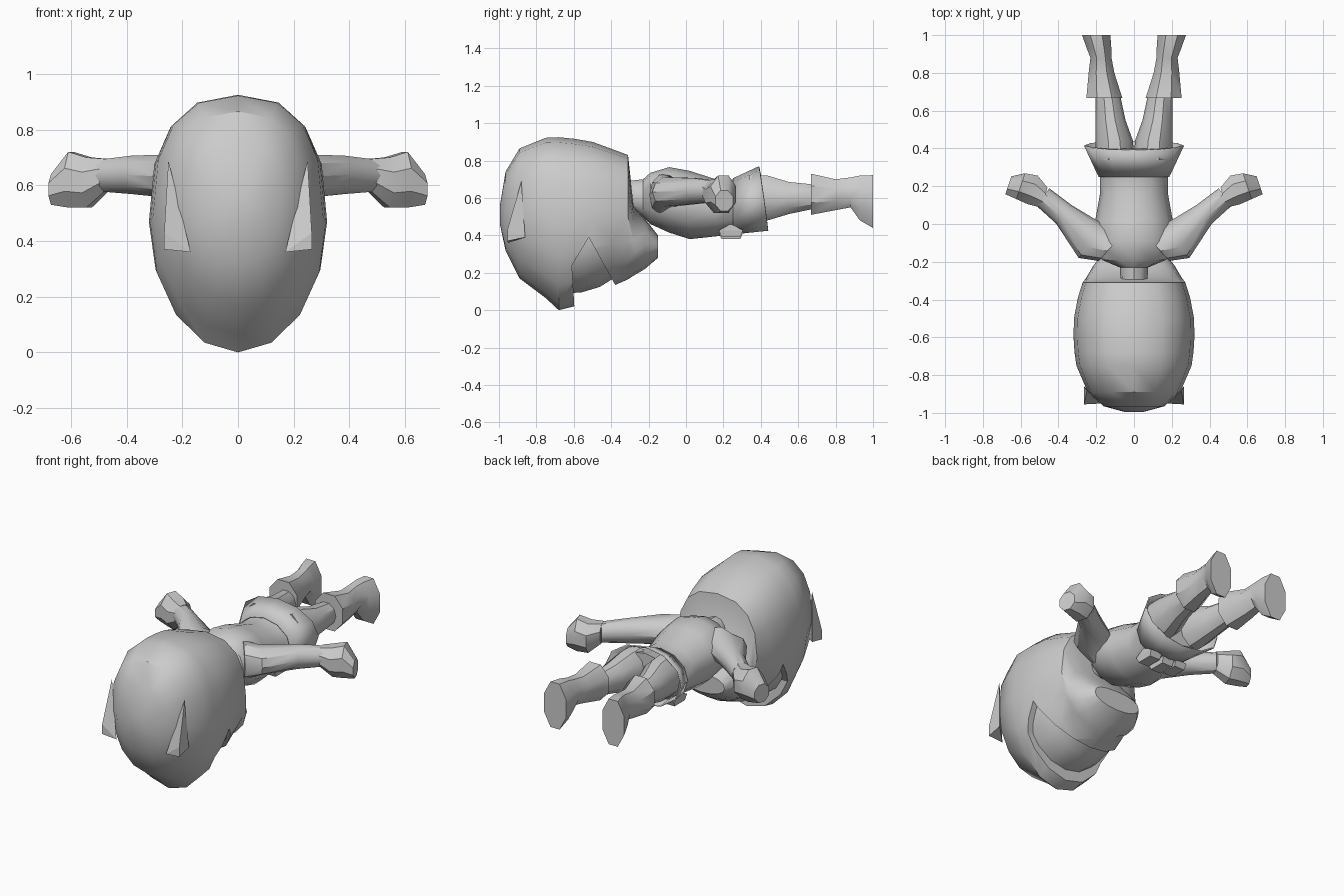
import bpy, bmesh, math
from mathutils import Vector


def finish(name, bm, angle=35):
    bmesh.ops.recalc_face_normals(bm, faces=bm.faces)
    me = bpy.data.meshes.new(name)
    bm.to_mesh(me)
    bm.free()
    ob = bpy.data.objects.new(name, me)
    bpy.context.collection.objects.link(ob)
    bpy.ops.object.select_all(action='DESELECT')
    ob.select_set(True)
    bpy.context.view_layer.objects.active = ob
    if angle:
        bpy.ops.object.shade_smooth_by_angle(angle=math.radians(angle))
    return ob


def loft(name, rings, n=8, turn=0.0, side=1, caps=(True, True), tilt=0.0, power=2.0, angle=35):
    """Skin rings of (centre x, centre y, half width, z low, z high)."""
    bm = bmesh.new()
    loops = []
    for i, (cx, cy, hw, lo, hi) in enumerate(rings):
        mid, hz, loop = (lo + hi) / 2, (hi - lo) / 2, []
        for k in range(n):
            a = 2 * math.pi * (k + 0.5 * (n == 8)) / n
            grow = 1 / math.cos(math.pi / n) if n == 8 else 1
            c, s = math.cos(a) * grow, math.sin(a) * grow
            p = power if s > 0 else 2.0
            c = math.copysign(abs(c) ** (2 / p), c)
            s = math.copysign(abs(s) ** (2 / p), s)
            t = tilt * s if i == len(rings) - 1 else 0
            loop.append(bm.verts.new((side * (cx + hw * c * math.cos(turn)),
                                      cy + hw * c * math.sin(turn) + t, mid + hz * s)))
        loops.append(loop)
    for a, b in zip(loops, loops[1:]):
        for k in range(n):
            bm.faces.new((a[k], a[(k + 1) % n], b[(k + 1) % n], b[k]))
    if caps[0]:
        bm.faces.new(loops[0])
    if caps[1]:
        bm.faces.new(loops[-1])
    return finish(name, bm, angle)


def solid(name, pts):
    bm = bmesh.new()
    bmesh.ops.convex_hull(bm, input=[bm.verts.new(p) for p in pts])
    return finish(name, bm, 0)


# Helmet shell, crown at -y, stepped in around the neck, jaw below
helmet = loft("helmet", [
    (0, -0.995, 0.05, 0.46, 0.56), (0, -0.965, 0.16, 0.32, 0.74), (0, -0.89, 0.245, 0.17, 0.865),
    (0, -0.75, 0.305, 0.065, 0.922), (0, -0.68, 0.315, 0.0, 0.925), (0, -0.60, 0.32, 0.02, 0.917),
    (0, -0.50, 0.318, 0.07, 0.90), (0, -0.39, 0.297, 0.13, 0.86), (0, -0.31, 0.272, 0.165, 0.83),
    (0, -0.28, 0.25, 0.185, 0.56), (0, -0.22, 0.215, 0.22, 0.49), (0, -0.15, 0.16, 0.28, 0.40)],
    n=16, power=2.5)

# Visor opening, pointed at each side
profile = [(-0.59, -0.1), (-0.61, 0.24), (-0.52, 0.39), (-0.40, 0.17), (-0.37, 0.12), (-0.36, -0.1)]
cutter = solid("visor_cutter", [(x, y, z) for x in (-0.5, 0.5) for y, z in profile])
cutter.hide_render = True
cutter.hide_viewport = True
cut = helmet.modifiers.new("visor", 'BOOLEAN')
cut.object = cutter
cut.operation = 'DIFFERENCE'
cut.solver = 'EXACT'

# Face recessed in the opening
loft("face", [(0, -0.66, 0.27, 0.09, 0.7), (0, -0.56, 0.275, 0.095, 0.7), (0, -0.46, 0.27, 0.125, 0.7),
              (0, -0.34, 0.24, 0.20, 0.7)], n=16)

# Neck and torso
loft("torso", [(0, -0.32, 0.07, 0.54, 0.69), (0, -0.23, 0.075, 0.50, 0.70), (0, -0.19, 0.17, 0.46, 0.735),
               (0, -0.09, 0.215, 0.415, 0.765), (0, 0.02, 0.205, 0.38, 0.745), (0, 0.16, 0.18, 0.395, 0.70),
               (0, 0.26, 0.18, 0.41, 0.70), (0, 0.40, 0.20, 0.46, 0.73)], n=12)

# Flared skirt, open at the hem
skirt = loft("skirt", [(0, 0.25, 0.188, 0.405, 0.705), (0, 0.415, 0.265, 0.425, 0.77)], n=12,
             caps=(False, False), tilt=-0.025)
shell = skirt.modifiers.new("thickness", 'SOLIDIFY')
shell.thickness = 0.008

# Belt pouches on the belly
for i in (-1, 0, 1):
    x, z = i * 0.09, 0.012 * abs(i)
    solid("belt_pouch", [(x + sx * w, y, z + zz) for sx in (-1, 1) for w, y, zz in (
        (0.04, 0.175, 0.415), (0.035, 0.19, 0.38), (0.035, 0.29, 0.38), (0.04, 0.305, 0.415), (0.04, 0.24, 0.45))])

for s in (1, -1):
    # Fin beside the crown
    solid("helmet_fin", [(s * x, y, z) for x, y, z in (
        (0.265, -0.955, 0.37), (0.265, -0.955, 0.43), (0.17, -0.95, 0.36),
        (0.265, -0.86, 0.39), (0.25, -0.88, 0.69))])

    # Arm sweeping out and back, ending in a fist
    loft("arm", [(0.12, -0.12, 0.10, 0.50, 0.73), (0.22, -0.095, 0.112, 0.55, 0.715),
                 (0.37, 0.05, 0.064, 0.565, 0.71), (0.485, 0.145, 0.057, 0.575, 0.695)],
         turn=-0.86, side=s, n=10)
    loft("fist", [(0.475, 0.14, 0.055, 0.575, 0.695), (0.535, 0.18, 0.08, 0.52, 0.70),
                  (0.60, 0.20, 0.072, 0.52, 0.72), (0.665, 0.205, 0.05, 0.53, 0.64)],
         turn=-1.25, side=s)

    # Thigh
    loft("thigh", [(0.10, 0.34, 0.10, 0.47, 0.73), (0.105, 0.44, 0.10, 0.475, 0.725),
                   (0.125, 0.55, 0.08, 0.51, 0.69), (0.14, 0.69, 0.065, 0.54, 0.675)], side=s, n=10)

    # Boot with flared cuff and flat sole
    loft("boot", [(0.157, 0.668, 0.095, 0.51, 0.73), (0.172, 0.80, 0.068, 0.535, 0.70),
                  (0.175, 0.88, 0.056, 0.55, 0.71), (0.185, 0.93, 0.065, 0.48, 0.72),
                  (0.20, 1.0, 0.075, 0.44, 0.722)], side=s, angle=40)
